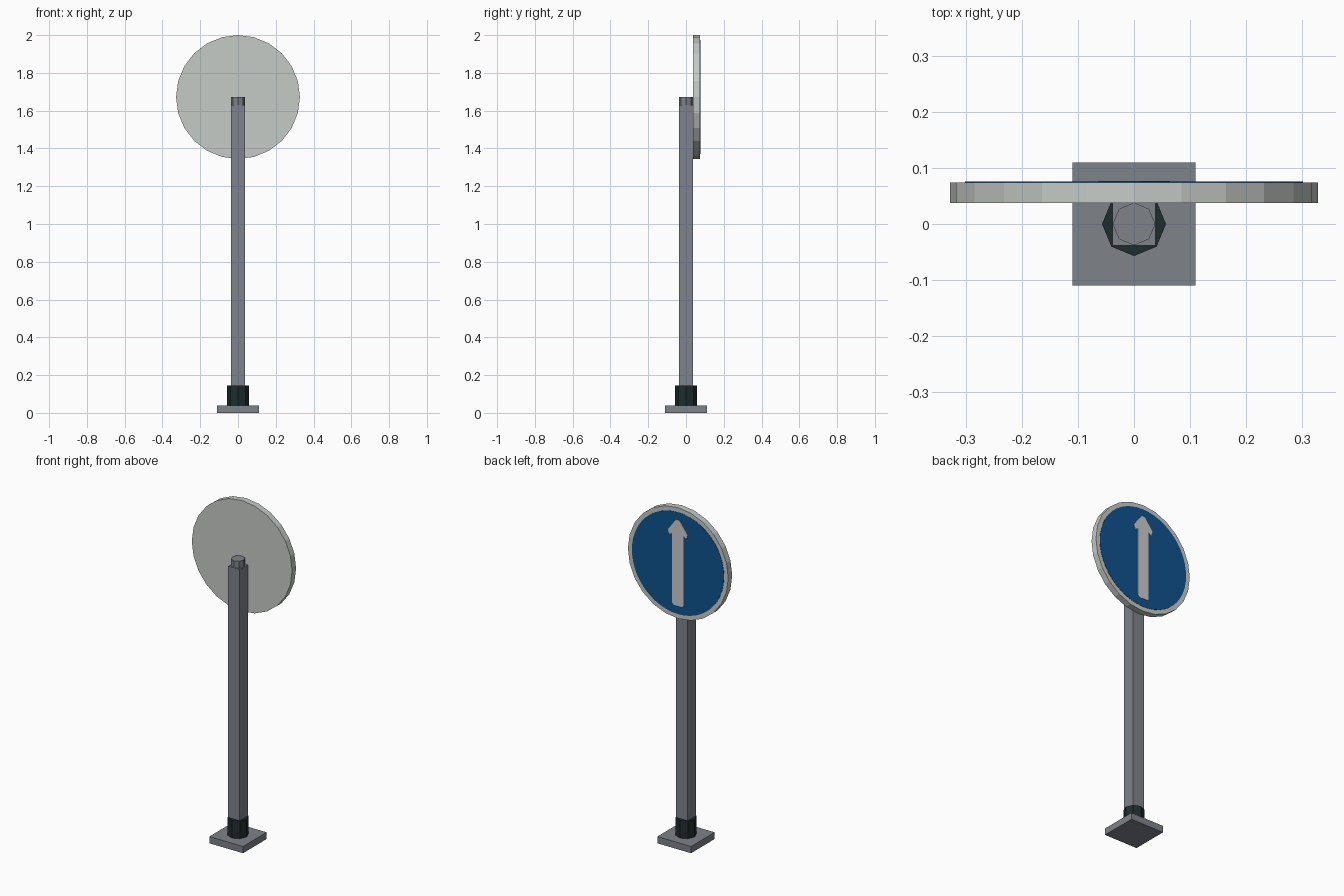
import bpy, bmesh, math

if "Cube" in bpy.data.objects:
    bpy.data.objects.remove(bpy.data.objects["Cube"])


def srgb(r, g, b):
    lin = lambda c: c / 12.92 if c <= 0.04045 else ((c + 0.055) / 1.055) ** 2.4
    return (lin(r / 255), lin(g / 255), lin(b / 255), 1)


def material(name, rgb):
    m = bpy.data.materials.new(name)
    m.diffuse_color = srgb(*rgb)
    m.use_nodes = True
    m.node_tree.nodes["Principled BSDF"].inputs["Base Color"].default_value = m.diffuse_color
    return m


STEEL = material("steel grey", (126, 131, 138))
DARK = material("dark collar", (31, 44, 45))
PLATE = material("pale grey", (198, 203, 198))
BLUE = material("sign blue", (14, 83, 141))
WHITE = material("arrow white", (203, 203, 203))


def prism(name, points, lo, hi, mat, axis="z"):
    """Extrude a closed outline from lo to hi along z, or along y for outlines in x and z."""
    bm = bmesh.new()
    place = (lambda p, h: (p[0], p[1], h)) if axis == "z" else (lambda p, h: (p[0], h, p[1]))
    low = [bm.verts.new(place(p, lo)) for p in points]
    high = [bm.verts.new(place(p, hi)) for p in points]
    bm.faces.new(low)
    bm.faces.new(high)
    n = len(points)
    for i in range(n):
        j = (i + 1) % n
        bm.faces.new((low[i], low[j], high[j], high[i]))
    bmesh.ops.recalc_face_normals(bm, faces=bm.faces)
    mesh = bpy.data.meshes.new(name)
    bm.to_mesh(mesh)
    bm.free()
    mesh.materials.append(mat)
    obj = bpy.data.objects.new(name, mesh)
    bpy.context.collection.objects.link(obj)
    return obj


def ring(n, r, cy=0.0):
    return [(r * math.cos(math.tau * i / n), cy + r * math.sin(math.tau * i / n)) for i in range(n)]


def square(h):
    return [(-h, -h), (h, -h), (h, h), (-h, h)]


# Foot, collar, post and cap
prism("base_plate", square(0.11), 0, 0.04, STEEL)
prism("collar", ring(8, 0.057), 0.04, 0.145, DARK)
prism("post", square(0.038), 0.04, 1.63, STEEL)
prism("post_cap", ring(8, 0.038), 1.63, 1.672, STEEL)

# Round sign board with a blue field on its back (+y) side
CZ = 1.672
prism("sign_board", ring(24, 0.328, CZ), 0.037, 0.074, PLATE, "y")
prism("blue_field", ring(48, 0.301, CZ), 0.073, 0.0755, BLUE, "y")

# Upward arrow, mirrored from its right half
half = [(0.012, 0.255), (0.064, 0.185), (0.057, 0.16), (0.038, 0.168),
        (0.038, -0.24), (0.028, -0.252)]
outline = half + [(-x, z) for x, z in reversed(half)]
prism("arrow", [(x, CZ + z) for x, z in outline], 0.073, 0.077, WHITE, "y")
